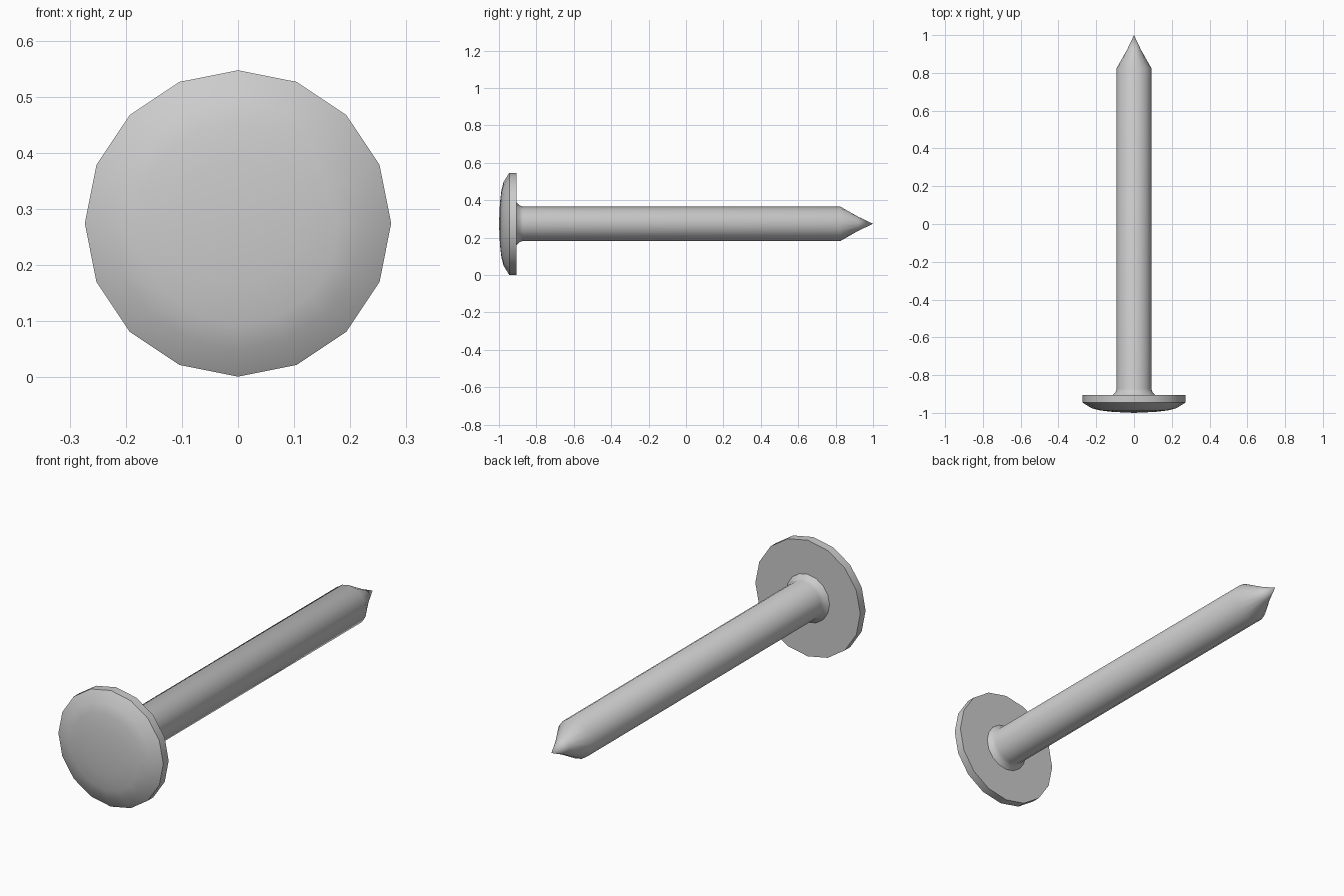
import bpy, bmesh, math

if "Cube" in bpy.data.objects:
    bpy.data.objects.remove(bpy.data.objects["Cube"])

SIDES = 16
AXIS_Z = 0.274


def lathe(name, profile):
    """Revolve (radius, y) points around the nail's long axis."""
    bm = bmesh.new()
    rings = []
    for r, y in profile:
        if r == 0:
            rings.append([bm.verts.new((0, y, AXIS_Z))] * SIDES)
            continue
        rings.append([bm.verts.new((r * math.sin(2 * math.pi * i / SIDES), y,
                                    AXIS_Z + r * math.cos(2 * math.pi * i / SIDES)))
                      for i in range(SIDES)])
    for a, b in zip(rings, rings[1:]):
        for i in range(SIDES):
            j = (i + 1) % SIDES
            bm.faces.new(list(dict.fromkeys((a[i], a[j], b[j], b[i]))))
    bmesh.ops.recalc_face_normals(bm, faces=bm.faces)
    mesh = bpy.data.meshes.new(name)
    bm.to_mesh(mesh)
    bm.free()
    obj = bpy.data.objects.new(name, mesh)
    bpy.context.collection.objects.link(obj)
    bpy.ops.object.select_all(action='DESELECT')
    obj.select_set(True)
    bpy.context.view_layer.objects.active = obj
    bpy.ops.object.shade_smooth_by_angle(angle=math.radians(40))
    return obj


# Domed head, flat underside, collar fillet, shank and pointed tip in one skin
lathe("nail", [(0, -1.0), (0.11, -0.995), (0.18, -0.987), (0.225, -0.975),
               (0.273, -0.945), (0.273, -0.905),
               (0.113, -0.905), (0.098, -0.89), (0.092, -0.872),
               (0.092, 0.825), (0.038, 0.92), (0, 1.0)])
